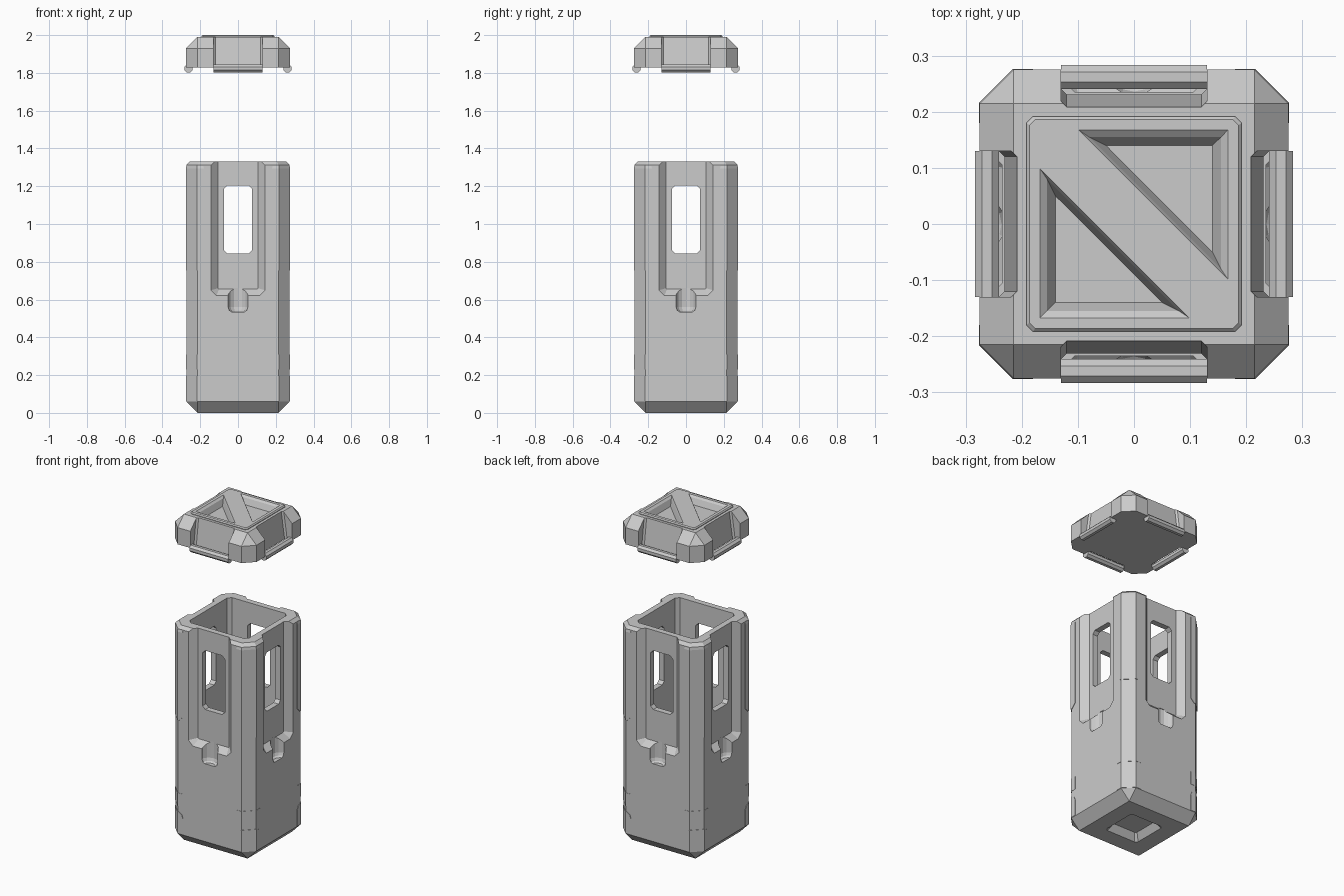
import bpy, bmesh, math
from mathutils import Matrix

cube = bpy.data.objects.get("Cube")
if cube:
    bpy.data.objects.remove(cube, do_unlink=True)

grey = bpy.data.materials.new("plain grey")
grey.use_nodes = True
grey.diffuse_color = (0.6, 0.6, 0.6, 1)
grey.node_tree.nodes["Principled BSDF"].inputs["Base Color"].default_value = (0.6, 0.6, 0.6, 1)


def loft(name, rings, turn=0):
    """Skin a solid through matching rings of points, turned in quarter steps."""
    bm = bmesh.new()
    rows = [[bm.verts.new(p) for p in ring] for ring in rings]
    n = len(rows[0])
    for low, high in zip(rows, rows[1:]):
        for i in range(n):
            j = (i + 1) % n
            bm.faces.new((low[i], low[j], high[j], high[i]))
    bm.faces.new(rows[0][::-1])
    bm.faces.new(rows[-1])
    bmesh.ops.remove_doubles(bm, verts=bm.verts, dist=0.0002)
    bmesh.ops.recalc_face_normals(bm, faces=bm.faces)
    bm.transform(Matrix.Rotation(turn * math.pi / 2, 4, "Z"))
    mesh = bpy.data.meshes.new(name)
    bm.to_mesh(mesh)
    bm.free()
    mesh.materials.append(grey)
    obj = bpy.data.objects.new(name, mesh)
    bpy.context.collection.objects.link(obj)
    return obj


def octagon(a, c, z):
    """Square of half width a whose corners are cut back to c."""
    return [(a, -c, z), (a, c, z), (c, a, z), (-c, a, z),
            (-a, c, z), (-a, -c, z), (-c, -a, z), (c, -a, z)]


def carve(target, cutters):
    """Subtract each cutter from the target."""
    for cutter in cutters:
        cutter.hide_render = True
        mod = target.modifiers.new("cut", "BOOLEAN")
        mod.operation = "DIFFERENCE"
        mod.solver = "EXACT"
        mod.object = cutter
        bpy.context.view_layer.objects.active = target
        bpy.ops.object.modifier_apply(modifier=mod.name)
    for cutter in cutters:
        bpy.data.objects.remove(cutter, do_unlink=True)


# Hollow case with chamfered corners
C = 0.215
body = loft("case_body", [octagon(C, C, 0), octagon(0.273, C, 0.06),
                          octagon(0.273, C, 1.312), octagon(0.255, 0.205, 1.33)])
cutters = [
    loft("cavity_cutter", [octagon(0.2, 0.18, 0.1), octagon(0.2, 0.18, 1.4)]),
    loft("base_pocket_cutter", [octagon(0.12, 0.105, -0.01), octagon(0.085, 0.075, 0.04)]),
]


def recess_ring(y, w, low, cut):
    """Outline of a side recess at depth y."""
    return [(-w, y, 1.4), (-w, y, low + cut), (-w + cut, y, low),
            (w - cut, y, low), (w, y, low + cut), (w, y, 1.4)]


for k in range(4):
    # Sloped recess running up to the rim
    cutters.append(loft("recess_cutter", [recess_ring(-0.283, 0.153, 0.612, 0.035),
                                          recess_ring(-0.235, 0.105, 0.655, 0.005)], k))
    # Rounded thumb groove below the recess
    groove = []
    for z, r in ((0.535, 0.038), (0.543, 0.049), (0.56, 0.055), (0.662, 0.055)):
        groove.append([(r * math.cos(t * math.pi / 8), -0.285 + r * math.sin(t * math.pi / 8), z)
                       for t in range(16)])
    cutters.append(loft("groove_cutter", groove, k))
    # Window with clipped corners
    w, h, mid = 0.075, 0.18, 1.025
    s = 0.018
    outline = [(w, s - h), (w, h - s), (w - s, h), (s - w, h),
               (-w, h - s), (-w, s - h), (s - w, -h), (w - s, -h)]
    cutters.append(loft("window_cutter", [[(x, y, mid + z) for x, z in outline]
                                          for y in (-0.4, -0.15)], k))
carve(body, cutters)


# Shallow corner guards
def guard_ring(a, w, z):
    c = C + 0.001
    return [(w, a, z), (c, a, z), (a, c, z), (a, w, z),
            (0.25, w, z), (0.232, 0.232, z), (w, 0.25, z)]


for k in range(4):
    loft("upper_corner_guard", [guard_ring(0.276, 0.205, 0.755), guard_ring(0.276, 0.18, 0.78),
                                guard_ring(0.276, 0.18, 1.295), guard_ring(0.272, 0.185, 1.312)], k)
    loft("middle_corner_guard", [guard_ring(0.2745, 0.18, 0.23),
                                 guard_ring(0.2745, 0.18, 0.31)], k)
    loft("lower_corner_guard", [guard_ring(0.2755, 0.18, 0.062), guard_ring(0.2755, 0.18, 0.16),
                                guard_ring(0.2755, 0.188, 0.183), guard_ring(0.2755, 0.21, 0.195)], k)

# Floating lid with sloped shoulders and a raised top plate
lid = loft("lid", [octagon(0.275, C, 1.828), octagon(0.275, C, 1.93), octagon(C, C, 1.99)])
plate = loft("lid_top_plate", [octagon(0.192, 0.18, 1.97), octagon(0.192, 0.18, 1.994),
                               octagon(0.186, 0.176, 2.0)])


def lid_notch_ring(w, low_y, high_y):
    return [(-w, low_y, 1.8), (w, low_y, 1.8), (w, high_y, 2.05), (-w, high_y, 2.05)]


carve(lid, [loft("notch_cutter", [lid_notch_ring(0.13, -0.3, -0.3), lid_notch_ring(0.13, -0.245, -0.21),
                                  lid_notch_ring(0.12, -0.235, -0.2)], k) for k in range(4)])


# Two triangular pockets either side of a diagonal rib
def triangle(corner, tip, z):
    return [(tip, corner, z), (corner, corner, z), (corner, tip, z)]


for part in (lid, plate):
    carve(part, [loft("pocket_cutter", [triangle(0.14, -0.05, 1.955),
                                        triangle(0.155, -0.08, 1.99),
                                        triangle(0.175, -0.11, 2.006)], k) for k in (0, 2)])

# Latch bar across each lid notch
for k in range(4):
    bar = []
    for x in (-0.13, 0.13):
        bar.append([(x, -0.262 + 0.023 * math.cos((t + 0.5) * math.pi / 4),
                     1.823 + 0.023 * math.sin((t + 0.5) * math.pi / 4)) for t in range(8)])
    loft("lid_latch_bar", bar, k)
